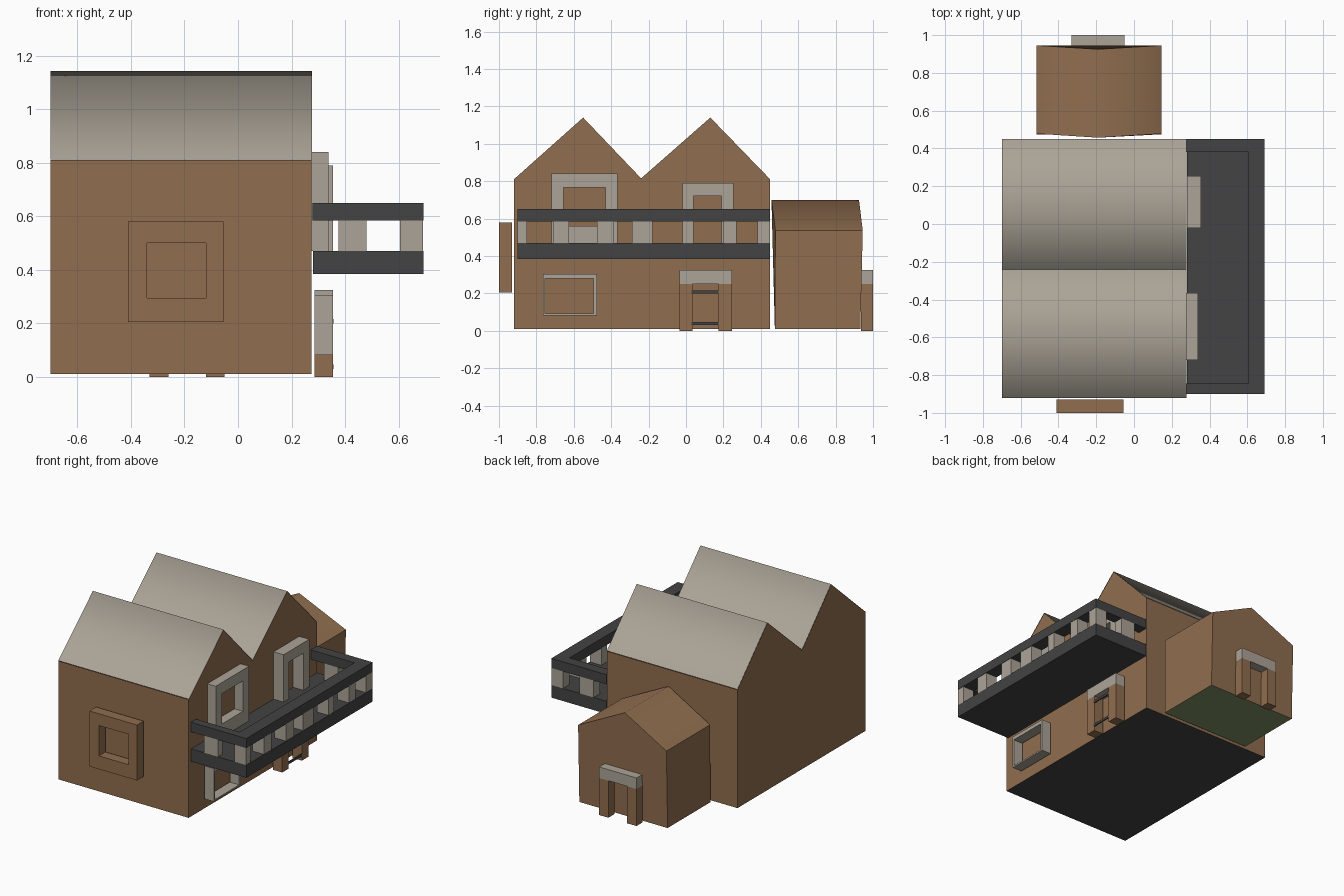
import bpy, bmesh

if "Cube" in bpy.data.objects:
    bpy.data.objects.remove(bpy.data.objects["Cube"])


def material(name, rgb):
    m = bpy.data.materials.new(name)
    m.diffuse_color = (*rgb, 1)
    m.use_nodes = True
    m.node_tree.nodes["Principled BSDF"].inputs["Base Color"].default_value = m.diffuse_color
    return m


BROWN = material("brown timber", (0.28, 0.155, 0.078))
STONE = material("pale stone", (0.41, 0.37, 0.31))
DARK = material("dark grey", (0.056, 0.056, 0.056))
GREEN = material("moss green", (0.22, 0.28, 0.13))


def finish(name, bm, *mats, fix=True):
    if fix:
        bmesh.ops.recalc_face_normals(bm, faces=bm.faces)
    me = bpy.data.meshes.new(name)
    bm.to_mesh(me)
    bm.free()
    for m in mats:
        me.materials.append(m)
    ob = bpy.data.objects.new(name, me)
    bpy.context.collection.objects.link(ob)
    return ob


def box(name, x, y, z, mat):
    bm = bmesh.new()
    v = [bm.verts.new((a, b, c)) for a in x for b in y for c in z]
    for f in ((0, 1, 3, 2), (4, 6, 7, 5), (0, 4, 5, 1), (2, 3, 7, 6), (0, 2, 6, 4), (1, 5, 7, 3)):
        bm.faces.new([v[i] for i in f])
    return finish(name, bm, mat)


def place(axis, u, d, w):
    """u runs along the wall, d is depth along the given axis, w is height."""
    return (d, u, w) if axis == 'x' else (u, d, w)


def window(name, axis, depth, outer, inner, mat):
    """Rectangular ring; outer and inner are (u0, u1, z0, z1)."""
    bm = bmesh.new()
    loops = []
    for d in depth:
        for u0, u1, z0, z1 in (outer, inner):
            loops.append([bm.verts.new(place(axis, u, d, w))
                          for u, w in ((u0, z0), (u1, z0), (u1, z1), (u0, z1))])
    for a, b in ((0, 1), (2, 3), (0, 2), (1, 3)):
        for i in range(4):
            j = (i + 1) % 4
            bm.faces.new((loops[a][i], loops[a][j], loops[b][j], loops[b][i]))
    return finish(name, bm, mat)


def doorway(name, axis, depth, u, opening, z, lintel_z, leg_mat):
    """Two legs with a stone lintel across them."""
    def part(n, us, zs, mat):
        a, b = (depth, us) if axis == 'x' else (us, depth)
        box(n, a, b, zs, mat)
    part(name + "_left_leg", (u[0], opening[0]), (z[0], lintel_z), leg_mat)
    part(name + "_right_leg", (opening[1], u[1]), (z[0], lintel_z), leg_mat)
    part(name + "_lintel", u, (lintel_z, z[1]), STONE)


# Main house walls: double-gabled profile, open under the roof, dark base
X0, X1 = -0.70, 0.275
profile = [(-0.92, 0.01), (0.45, 0.01), (0.45, 0.81), (0.13, 1.14),
           (-0.24, 0.815), (-0.55, 1.14), (-0.92, 0.81)]
bm = bmesh.new()
near = [bm.verts.new((X1, y, z)) for y, z in profile]
far = [bm.verts.new((X0, y, z)) for y, z in profile]
bm.faces.new(near)
bm.faces.new(far[::-1])
for i in (0, 1, 6):
    j = (i + 1) % 7
    f = bm.faces.new((near[j], near[i], far[i], far[j]))
    f.material_index = 1 if i == 0 else 0
finish("house_walls", bm, BROWN, DARK, fix=False)

# Two roofs, smooth over the ridge
for name, slope in (("front_roof", profile[4:7]), ("back_roof", profile[2:5])):
    bm = bmesh.new()
    rows = [[bm.verts.new((x, y, z + 0.002)) for x in (X0, X1 + 0.002)] for y, z in slope]
    for a, b in zip(rows, rows[1:]):
        f = bm.faces.new((a[0], a[1], b[1], b[0]))
        f.smooth = True
        f.normal_update()
        if f.normal.z < 0:
            f.normal_flip()
    finish(name, bm, STONE, fix=False)

# Shed: slightly leaning gable prism, green floor
bm = bmesh.new()
ends = []
for base, eave, ridge in ((0.475, 0.478, 0.457), (0.932, 0.945, 0.925)):
    ends.append([bm.verts.new(p) for p in (
        (-0.515, base, 0.01), (0.145, base, 0.01), (0.145, eave, 0.535),
        (-0.19, ridge, 0.70), (-0.515, eave, 0.535))])
    bm.faces.new(ends[-1])
for i in range(5):
    j = (i + 1) % 5
    f = bm.faces.new((ends[0][i], ends[0][j], ends[1][j], ends[1][i]))
    f.material_index = 1 if i == 0 else 0
    f.smooth = i in (2, 3)
finish("shed", bm, BROWN, GREEN)
doorway("shed_door", 'y', (0.935, 1.0), (-0.33, -0.05), (-0.26, -0.12), (0, 0.325), 0.25, BROWN)

# Windows
window("front_window", 'y', (-1.0, -0.93), (-0.41, -0.055, 0.205, 0.58),
       (-0.34, -0.12, 0.295, 0.50), BROWN)
window("upper_window", 'x', (0.275, 0.338), (-0.72, -0.365, 0.47, 0.84),
       (-0.655, -0.43, 0.56, 0.765), STONE)
window("lower_window", 'x', (0.285, 0.355), (-0.765, -0.477, 0.082, 0.305),
       (-0.755, -0.495, 0.092, 0.28), STONE)

# Doors on the right side
doorway("upper_door", 'x', (0.28, 0.355), (-0.02, 0.255), (0.04, 0.19), (0.47, 0.79), 0.72, STONE)
doorway("lower_door", 'x', (0.285, 0.355), (-0.035, 0.245), (0.035, 0.175), (0, 0.325), 0.25, BROWN)
for i, z in enumerate((0.03, 0.2)):
    box(f"door_bar_{i}", (0.35, 0.357), (0.03, 0.175), (z, z + 0.016), DARK)

# Balcony deck and three-sided rail
box("balcony_deck", (0.28, 0.692), (-0.90, 0.45), (0.385, 0.47), DARK)
bm = bmesh.new()
plan = [(0.278, -0.90), (0.692, -0.90), (0.692, 0.45), (0.278, 0.45),
        (0.278, 0.38), (0.605, 0.38), (0.605, -0.845), (0.278, -0.845)]
low, top = ([bm.verts.new((x, y, z)) for x, y in plan] for z in (0.585, 0.65))
bm.faces.new(low)
bm.faces.new(top)
for i in range(8):
    j = (i + 1) % 8
    bm.faces.new((low[i], low[j], top[j], top[i]))
finish("balcony_rail", bm, DARK)

# Balusters between deck and rail
POST_Z = (0.47, 0.585)
posts = [(-0.9, -0.85), (-0.71, -0.625), (-0.475, -0.385), (-0.29, -0.18),
         (-0.02, 0.04), (0.2, 0.27), (0.382, 0.45)]
for i, y in enumerate(posts):
    box(f"side_post_{i}", (0.605, 0.69), y, POST_Z, STONE)
for name, y in (("front_post", (-0.9, -0.85)), ("back_post", (0.385, 0.45))):
    box(name, (0.375, 0.48), y, POST_Z, STONE)
